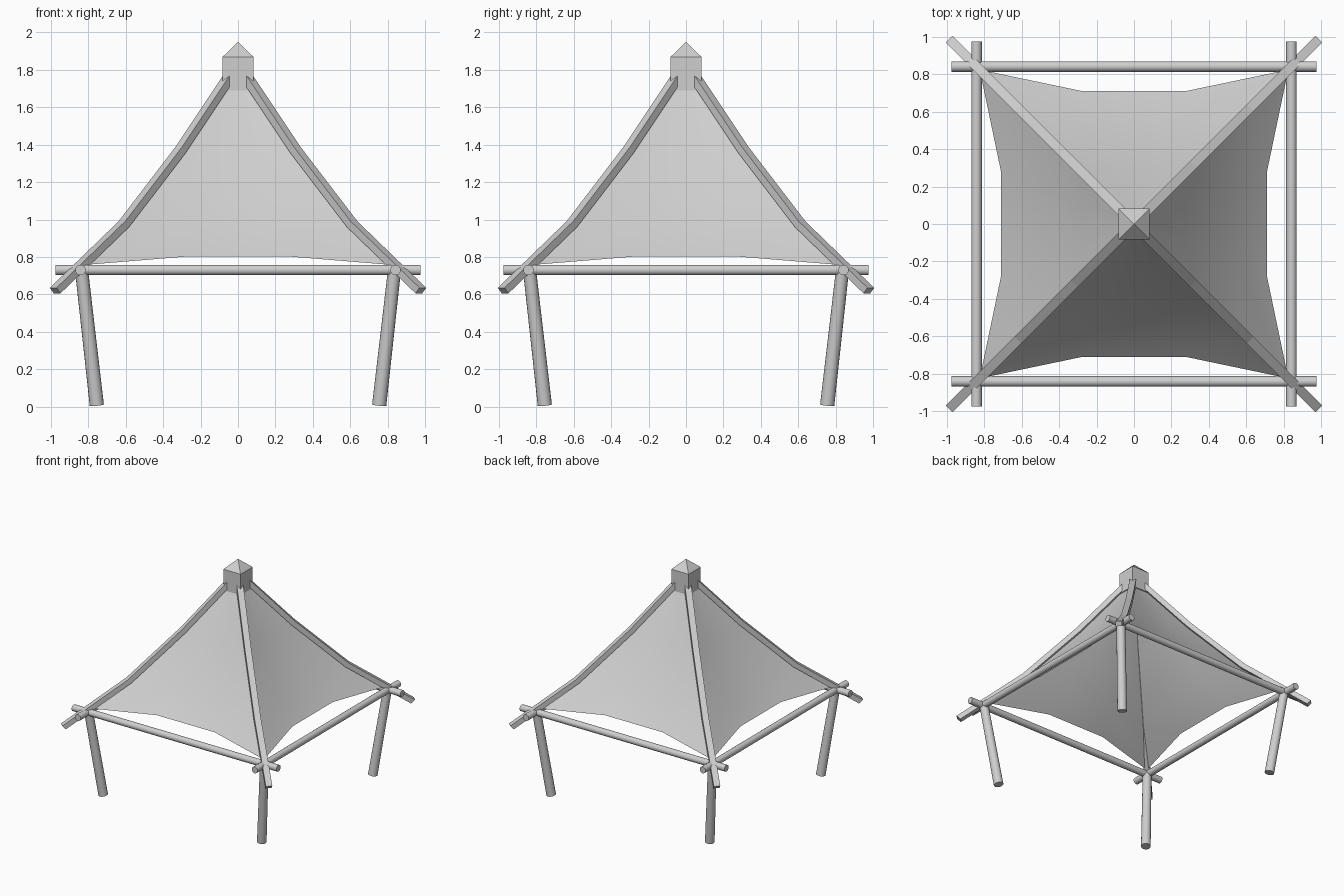
import bpy, bmesh, math
from mathutils import Vector, Matrix

if "Cube" in bpy.data.objects:
    bpy.data.objects.remove(bpy.data.objects["Cube"], do_unlink=True)

# One shared colour
grey = bpy.data.materials.new("light_grey")
grey.use_nodes = True
grey.diffuse_color = (0.62, 0.62, 0.62, 1)
grey.node_tree.nodes["Principled BSDF"].inputs["Base Color"].default_value = grey.diffuse_color


def finish(name, bm, smooth=True):
    bmesh.ops.recalc_face_normals(bm, faces=bm.faces)
    mesh = bpy.data.meshes.new(name)
    bm.to_mesh(mesh)
    bm.free()
    mesh.materials.append(grey)
    for poly in mesh.polygons:
        poly.use_smooth = smooth
    if smooth:
        mesh.set_sharp_from_angle(angle=math.radians(35))
    obj = bpy.data.objects.new(name, mesh)
    bpy.context.collection.objects.link(obj)
    return obj


def pole(name, start, end, r_start, r_end):
    start, end = Vector(start), Vector(end)
    axis = end - start
    turn = axis.to_track_quat('Z', 'Y').to_matrix().to_4x4()
    bm = bmesh.new()
    bmesh.ops.create_cone(bm, cap_ends=True, segments=16, radius1=r_start, radius2=r_end,
                          depth=axis.length,
                          matrix=Matrix.Translation((start + end) / 2) @ turn)
    return finish(name, bm)


# Horizontal frame poles, overlapping at the corners
for side, sign in (("front", -1), ("back", 1)):
    pole(side + "_rail", (-0.975, sign * 0.842, 0.73), (0.975, sign * 0.842, 0.73), 0.028, 0.028)
for side, sign in (("right", -1), ("left", 1)):
    pole(side + "_rail", (sign * 0.842, -0.975, 0.73), (sign * 0.842, 0.975, 0.73), 0.028, 0.028)

# Underside of a rafter: diagonal offset (equal in x and y) and height
RAFTER = [(0.03, 1.757), (0.298, 1.355), (0.60, 0.96), (0.967, 0.605)]
LIFT = Vector((0.021, 0.021, 0.03))
HALF_WIDTH = Vector((0.018, -0.018, 0))


def rafter(name, sx, sy):
    bm = bmesh.new()
    rings = []
    for x, z in RAFTER:
        base = Vector((x, x, z))
        corners = [base - HALF_WIDTH, base + HALF_WIDTH,
                   base + HALF_WIDTH + LIFT, base - HALF_WIDTH + LIFT]
        rings.append([bm.verts.new((c.x * sx, c.y * sy, c.z)) for c in corners])
    for a, b in zip(rings, rings[1:]):
        for i in range(4):
            j = (i + 1) % 4
            bm.faces.new((a[i], a[j], b[j], b[i]))
    bm.faces.new(rings[0])
    bm.faces.new(rings[-1])
    finish(name, bm, smooth=False)


# Leaning legs and bent rafters at each corner
for end, sy in (("front", -1), ("back", 1)):
    for side, sx in (("right", -1), ("left", 1)):
        corner = end + "_" + side
        pole(corner + "_leg", (sx * 0.755, sy * 0.755, 0.008),
             (sx * 0.836, sy * 0.836, 0.725), 0.038, 0.035)
        rafter(corner + "_rafter", sx, sy)

# Canopy rows: corner offset, corner height, inward sag, mid-edge lift
ROWS = [(0.06, 1.712, 0, 0), (0.298, 1.356, 0.02, 0),
        (0.60, 0.961, 0.06, 0.01), (0.825, 0.757, 0.115, 0.045)]
bm = bmesh.new()
for quarter in range(4):
    turn = Matrix.Rotation(quarter * math.pi / 2, 3, 'Z')
    grid = []
    for c, z, sag, lift in ROWS:
        points = [(-c, -c, z), (-c / 3, sag - c, z + lift), (c / 3, sag - c, z + lift), (c, -c, z)]
        grid.append([bm.verts.new(turn @ Vector(p)) for p in points])
    for upper, lower in zip(grid, grid[1:]):
        for i in range(3):
            bm.faces.new((lower[i], lower[i + 1], upper[i + 1], upper[i]))
bmesh.ops.remove_doubles(bm, verts=bm.verts, dist=0.001)
finish("canopy", bm)

# Peak cap: square block with a pyramid top
bm = bmesh.new()
bmesh.ops.create_cube(bm, size=1, matrix=Matrix.Translation((0, 0, 1.78))
                      @ Matrix.Diagonal((0.164, 0.164, 0.18, 1)))
top = max(bm.faces, key=lambda f: f.calc_center_median().z)
tip = bmesh.ops.poke(bm, faces=[top])["verts"][0]
tip.co.z = 1.95
finish("peak_cap", bm, smooth=False)
